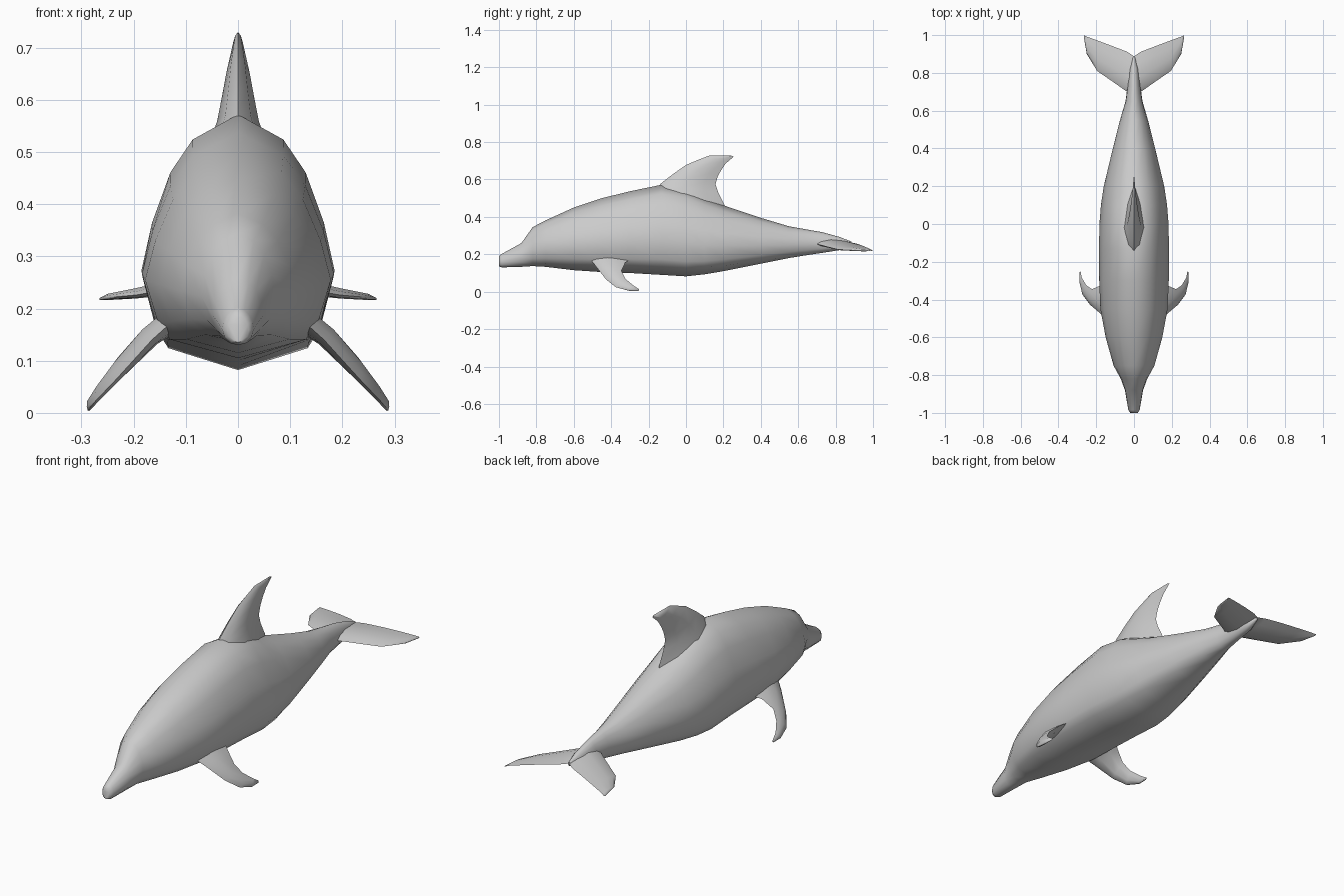
import bpy, bmesh, math
from mathutils import Vector

skin = bpy.data.materials.new("grey skin")
skin.diffuse_color = (0.6, 0.6, 0.6, 1)


def loft(name, rings, angle):
    """Skin a list of equal-sized rings and cap both ends."""
    bm = bmesh.new()
    loops = [[bm.verts.new(p) for p in r] for r in rings]
    n = len(loops[0])
    for a, b in zip(loops, loops[1:]):
        for i in range(n):
            j = (i + 1) % n
            bm.faces.new((a[i], a[j], b[j], b[i]))
    bm.faces.new(loops[0])
    bm.faces.new(loops[-1])
    bmesh.ops.recalc_face_normals(bm, faces=bm.faces)
    me = bpy.data.meshes.new(name)
    bm.to_mesh(me)
    bm.free()
    me.materials.append(skin)
    ob = bpy.data.objects.new(name, me)
    bpy.context.collection.objects.link(ob)
    bpy.ops.object.select_all(action='DESELECT')
    ob.select_set(True)
    bpy.context.view_layer.objects.active = ob
    bpy.ops.object.shade_smooth_by_angle(angle=math.radians(angle))
    return ob


def foil(lead, trail, normal, thick):
    """Eight-point fin section between a leading and a trailing edge."""
    a, b, n = Vector(lead), Vector(trail), Vector(normal).normalized() * thick
    up = [a.lerp(b, t) + n * k for t, k in ((.12, .6), (.4, 1), (.75, .55))]
    dn = [a.lerp(b, t) - n * k for t, k in ((.75, .55), (.4, 1), (.12, .6))]
    return [a] + up + [b] + dn


# Body: y, half width, bottom, top, roundness of the section
STATIONS = [
    (-1.00, .020, .135, .190, 1), (-.985, .030, .130, .202, 1),
    (-.88, .048, .133, .260, 1), (-.82, .070, .137, .345, .9),
    (-.75, .108, .133, .382, .6), (-.60, .150, .115, .450, .3),
    (-.45, .178, .105, .500, 0), (-.30, .184, .100, .537, 0),
    (-.13, .185, .090, .572, 0), (0, .183, .082, .550, 0),
    (.10, .175, .093, .505, 0), (.20, .160, .110, .462, .2),
    (.40, .112, .150, .395, .5), (.55, .074, .180, .350, .8),
    (.65, .045, .196, .332, 1), (.73, .034, .208, .318, 1),
    (.82, .026, .222, .293, 1), (.885, .006, .250, .268, 1)]
FULL = [(0, 1), (.47, .90), (.70, .77), (.89, .57), (1, .38), (.86, .17), (.73, .09), (0, 0)]
ROUND = [(0, 1), (.42, .93), (.72, .80), (.93, .62), (1, .42), (.85, .20), (.50, .05), (0, 0)]


def body_ring(y, w, lo, hi, r):
    half = [(a[0] * (1 - r) + b[0] * r, a[1] * (1 - r) + b[1] * r) for a, b in zip(FULL, ROUND)]
    pts = half + [(-u, v) for u, v in half[-2:0:-1]]
    return [(u * w, y, lo + v * (hi - lo)) for u, v in pts]


loft("body", [body_ring(*s) for s in STATIONS], 70)

# Dorsal fin: z and y of the leading edge, z and y of the trailing edge, half thickness
DORSAL = [(.44, -.20, .40, .225, .085), (.535, -.17, .47, .203, .058),
          (.578, -.135, .53, .172, .040), (.625, -.075, .575, .158, .031),
          (.678, 0, .617, .17, .022), (.707, .07, .65, .188, .015),
          (.728, .125, .685, .212, .009), (.729, .24, .722, .255, .002)]
loft("dorsal_fin", [foil((0, ya, za), (0, yb, zb), (1, 0, 0), t)
                    for za, ya, zb, yb, t in DORSAL], 75)

# Tail flukes: x, then y and z of the leading and trailing edges, half thickness
FLUKE = [(0, .66, .265, .888, .262, .022), (.037, .70, .255, .912, .257, .019),
         (.115, .755, .240, .942, .247, .015), (.195, .81, .226, .972, .234, .010),
         (.25, .90, .221, .992, .224, .006), (.265, .985, .218, 1.0, .219, .002)]
sides = [(-1, s) for s in FLUKE[:0:-1]] + [(1, s) for s in FLUKE]
loft("tail_flukes", [foil((m * x, ya, za), (m * x, yb, zb), (0, 0, 1), t)
                     for m, (x, ya, za, yb, zb, t) in sides], 75)

# Flippers: leading edge point, trailing edge point, half thickness
FLIPPER = [((.115, -.52, .185), (.115, -.28, .185), .024),
           ((.165, -.485, .140), (.175, -.325, .155), .020),
           ((.232, -.428, .066), (.222, -.345, .112), .015),
           ((.272, -.375, .024), (.252, -.325, .070), .011),
           ((.288, -.305, .005), (.276, -.285, .036), .008),
           ((.286, -.255, .004), (.284, -.250, .013), .003)]
for side, m in (("right", 1), ("left", -1)):
    loft("flipper_" + side, [foil((m * a[0], a[1], a[2]), (m * b[0], b[1], b[2]), (m * .7, 0, .7), t)
                             for a, b, t in FLIPPER], 75)
